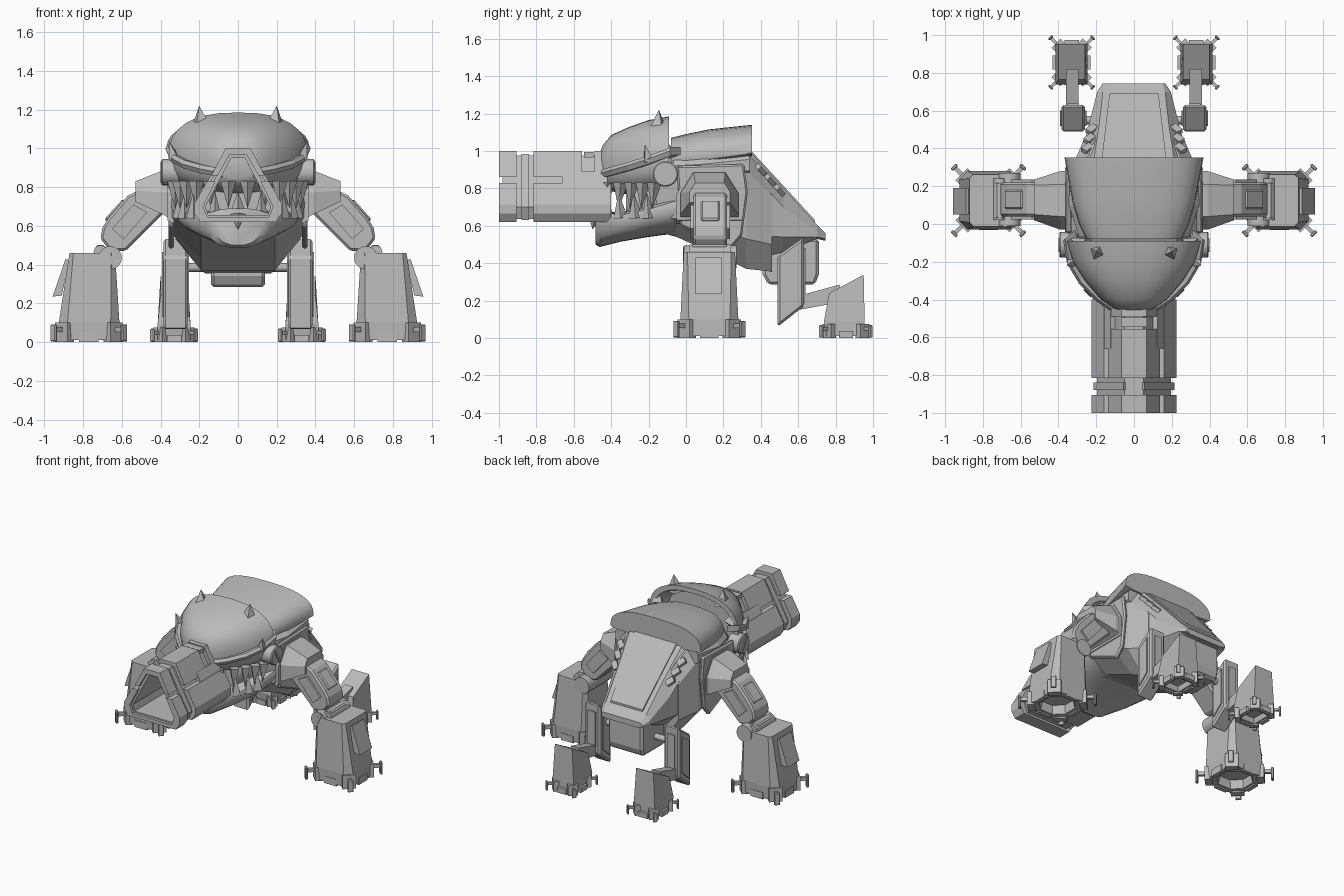
import bpy, bmesh
from math import sin, cos, pi, radians
from mathutils import Matrix, Vector

if "Cube" in bpy.data.objects:
    bpy.data.objects.remove(bpy.data.objects["Cube"])

grey = bpy.data.materials.new("plain grey")
grey.use_nodes = True
grey.diffuse_color = (0.5, 0.5, 0.5, 1)
grey.node_tree.nodes["Principled BSDF"].inputs["Base Color"].default_value = (0.5, 0.5, 0.5, 1)


def finish(name, bm, mirror=False, smooth=False, bevel=0):
    bmesh.ops.recalc_face_normals(bm, faces=bm.faces)
    me = bpy.data.meshes.new(name)
    bm.to_mesh(me)
    bm.free()
    me.materials.append(grey)
    ob = bpy.data.objects.new(name, me)
    bpy.context.collection.objects.link(ob)
    if bevel:
        m = ob.modifiers.new("Bevel", 'BEVEL')
        m.width, m.segments, m.limit_method = bevel, 1, 'ANGLE'
    if mirror:
        ob.modifiers.new("Mirror", 'MIRROR').use_mirror_merge = False
    if smooth:
        bpy.context.view_layer.objects.active = ob
        ob.select_set(True)
        bpy.ops.object.shade_smooth_by_angle(angle=radians(35))
        ob.select_set(False)
    return ob


def loft(name, rings, **kw):
    bm = bmesh.new()
    vs = [[bm.verts.new(p) for p in ring] for ring in rings]
    n = len(vs[0])
    for a, b in zip(vs, vs[1:]):
        for i in range(n):
            bm.faces.new((a[i], a[(i + 1) % n], b[(i + 1) % n], b[i]))
    bm.faces.new(vs[0])
    bm.faces.new(vs[-1])
    return finish(name, bm, **kw)


def prism(name, poly, axis, a, b, **kw):
    """Extrude a 2D outline along an axis: x takes (y,z), y takes (x,z)."""
    put = (lambda p, t: (t, p[0], p[1])) if axis == 'x' else (lambda p, t: (p[0], t, p[1]))
    return loft(name, [[put(p, t) for p in poly] for t in (a, b)], **kw)


def box(name, centre, size, rot=(0, 0, 0), **kw):
    bm = bmesh.new()
    m = Matrix.Translation(centre)
    for k, ax in zip(rot, 'XYZ'):
        m = m @ Matrix.Rotation(radians(k), 4, ax)
    bmesh.ops.create_cube(bm, size=1, matrix=m @ Matrix.Diagonal((*size, 1)))
    return finish(name, bm, **kw)


def cone(name, a, b, r1, r2=0.0, sides=4, **kw):
    a, b = Vector(a), Vector(b)
    m = Matrix.Translation((a + b) / 2) @ (b - a).to_track_quat('Z', 'Y').to_matrix().to_4x4()
    bm = bmesh.new()
    bmesh.ops.create_cone(bm, cap_ends=True, segments=sides, radius1=r1, radius2=r2,
                          depth=(b - a).length, matrix=m)
    return finish(name, bm, **kw)


def oval(y, w, top, mid, low, e=2.5, lean=0.0, n=32):
    """Rounded cross-section facing along y."""
    out = []
    for i in range(n):
        c, s = cos(2 * pi * i / n), sin(2 * pi * i / n)
        u = abs(c) ** (2 / e) * (1 if c > 0 else -1)
        v = abs(s) ** (2 / e) * (1 if s > 0 else -1)
        z = mid + v * ((top - mid) if v > 0 else (mid - low))
        out.append((u * w, y + lean * v, z))
    return out


def octo(y, zb, z1, z2, zt, wb, wm, wt):
    """Eight-sided hull cross-section."""
    half = [(wb, zb), (wm, z1), (wm, z2), (wt, zt)]
    return [(x, y, z) for x, z in half] + [(-x, y, z) for x, z in reversed(half)]


# Hull
loft("body", [octo(-.16, .57, .64, .82, .92, .16, .27, .2),
              octo(-.05, .54, .64, .86, .98, .19, .34, .24),
              octo(.2, .43, .58, .88, .99, .19, .35, .26),
              octo(.32, .37, .53, .9, .99, .19, .32, .26),
              octo(.46, .355, .5, .76, .86, .17, .26, .2)])
loft("tail_armour", [octo(.3, .42, .55, .93, 1.04, .16, .3, .22),
                     octo(.36, .42, .55, .88, .98, .16, .285, .21),
                     octo(.52, .46, .54, .7, .805, .16, .24, .185),
                     octo(.7, .53, .54, .57, .605, .14, .195, .165),
                     octo(.745, .52, .53, .545, .56, .13, .165, .15)])
loft("back_plate", [[(s * w, y, z + d) for s, d in ((1, 0), (1, -.03), (-1, -.03), (-1, 0))]
                    for y, z, w in ((.35, 1.0, .17), (.69, .63, .13))])
prism("tail_pod", [(.41, .34), (.44, .285), (.69, .285), (.71, .34), (.71, .53), (.41, .53)],
      'x', -.14, .14, bevel=.015)
for i in range(3):
    y = .4 + i * .05
    box("tail_vent", (.245 - i * .011, y, .9 - i * .055), (.04, .025, .06), (40, 40, 0), mirror=True)
loft("carapace", [oval(-.08, .25, 1.07, .95, .9, 2.7),
                  oval(.0, .29, 1.09, .955, .92, 2.7),
                  oval(.12, .325, 1.115, .965, .93, 2.7),
                  oval(.352, .368, 1.14, .99, .97, 2.7)], smooth=True)
loft("collar", [octo(y, z - .08, z - .06, z, z + .03, w - .04, w, w - .03)
                for y, z, w in ((-.07, .92, .29), (.1, .93, .345), (.34, .955, .335))])
prism("side_panel", [(-.05, .92), (.31, .93), (.33, .78), (.3, .55), (.24, .48), (-.03, .6)],
      'x', .33, .36, mirror=True, bevel=.01)

# Head shell, with a hollow back
skull = [(-.46, .075, .99, .91, .845), (-.445, .11, 1.03, .91, .82), (-.4, .175, 1.085, .92, .785),
         (-.3, .26, 1.13, .93, .765), (-.2, .325, 1.165, .94, .765), (-.09, .36, 1.185, .95, .765)]
rings = [oval(*s) for s in skull]
loft("skull", rings + [oval(-.09, .32, 1.15, .95, .8), oval(-.2, .28, 1.1, .95, .82)], smooth=True)
loft("jaw", [oval(-.485, .13, .69, .66, .5, 2.6), oval(-.46, .17, .68, .65, .487, 2.6),
             oval(-.35, .25, .67, .65, .515, 2.6), oval(-.2, .315, .71, .68, .54, 2.6),
             oval(-.05, .345, .765, .72, .56, 2.6)], smooth=True)
loft("throat", [oval(-.32, .2, .84, .75, .62), oval(-.05, .3, .9, .75, .6)], smooth=True)
path = [(.365, -.08, 1.0), (.345, -.2, .955), (.28, -.31, .92), (.19, -.4, .895), (.085, -.47, .875)]
loft("brow_ridge", [[(x, y, z + .02), (x + .01, y - .008, z), (x, y, z - .025),
                     (x * .85, y + .05, z - .02), (x * .85, y + .05, z + .02)] for x, y, z in path],
     mirror=True)
cone("brow_spike", (.33, -.2, .95), (.355, -.22, 1.035), .035, mirror=True)
cone("horn", (.19, -.15, 1.1), (.2, -.145, 1.22), .06, mirror=True)
cone("ear_blade", (.28, -.12, 1.02), (.35, -.07, 1.0), .05, mirror=True)
cone("eye_disc", (.3, -.11, .877), (.395, -.11, .877), .068, .068, 24, mirror=True, smooth=True, bevel=.006)
box("eye_slot", (.397, -.11, .877), (.008, .016, .12), (30, 0, 0), mirror=True)

# Teeth along both lips
for x, y in ((.325, -.17), (.3, -.23), (.265, -.29), (.215, -.35), (.14, -.42), (.05, -.45)):
    cone("upper_tooth", (x, y, .83), (x, y - .01, .69), .04, mirror=True)
for x, y in ((.3, -.2), (.275, -.27), (.23, -.35), (.12, -.43)):
    cone("lower_tooth", (x, y, .64), (x, y - .01, .78), .038, mirror=True)
cone("middle_tooth", (0, -.43, .64), (0, -.44, .78), .05)
cone("chin_spike", (0, -.485, .66), (0, -.5, .58), .04)

# Cannon: hollow triangular core with segmented armour
prism("cannon_core", [(0, .975), (.05, .975), (.195, .70), (.17, .635), (0, .635),
                      (0, .655), (.155, .655), (.168, .70), (.035, .95), (0, .95)],
      'y', -.98, -.4, mirror=True)
for a, b in ((-1, -.905), (-.815, -.555), (-.49, -.41)):
    prism("cannon_top_armour", [(.065, 1.0), (.138, .86), (.105, .86), (.045, .965),
                                (-.045, .965), (-.105, .86), (-.138, .86), (-.065, 1.0)], 'y', a, b)
for a, b in ((-1, -.905), (-.815, -.4)):
    prism("cannon_lower_armour", [(0, .62), (.195, .62), (.225, .665), (.225, .715), (.16, .83),
                                  (.115, .83), (.18, .70), (.16, .645), (0, .645)],
          'y', a, b, mirror=True)
prism("cannon_side_rail", [(.125, .89), (.165, .815), (.13, .815), (.1, .88)], 'y', -.66, -.42, mirror=True)
prism("cannon_groove_band", [(.055, .985), (.215, .70), (.185, .63), (.165, .645), (.18, .70), (.04, .97)],
      'y', -.88, -.84, mirror=True)
box("cannon_top_lug", (0, -.52, .98), (.14, .05, .03))

# Shoulders and arms


def arch(x, y0, y1, z0, z1, c):
    return [(x, y0, z0), (x, y0, z1 - 1.6 * c), (x, y0 + c, z1), (x, y1 - c, z1),
            (x, y1, z1 - 1.6 * c), (x, y1, z0)]


loft("shoulder", [arch(.28, -.03, .28, .6, .89, .07), arch(.39, -.03, .28, .66, .885, .07),
                  arch(.53, .02, .235, .725, .83, .03)], mirror=True)
loft("shoulder_arch", [arch(.33, -.05, .3, .61, .9, .08), arch(.365, -.05, .3, .63, .9, .08)], mirror=True)
prism("upper_arm", [(.38, .67), (.5, .79), (.57, .755), (.67, .64), (.7, .59), (.71, .535),
                    (.66, .47), (.58, .47)], 'y', .04, .22, mirror=True, bevel=.012)
prism("arm_side_plate", [(.47, .67), (.54, .71), (.65, .585), (.59, .53)], 'y', .025, .235, mirror=True)
box("arm_outer_plate", (.633, .13, .678), (.14, .1, .025), (0, 48, 0), mirror=True, bevel=.008)
cone("elbow_joint", (.66, -.01, .435), (.66, .27, .435), .06, .06, 20, mirror=True, smooth=True)
box("elbow_slot", (.66, -.012, .435), (.018, .008, .11), (0, 25, 0), mirror=True)
cone("elbow_knuckle", (.71, .02, .465), (.71, .24, .465), .035, .035, 12, mirror=True)


def rect(x0, x1, y0, y1, z, c):
    return [(x0 + c, y0, z), (x1 - c, y0, z), (x1, y0 + c, z), (x1, y1 - c, z),
            (x1 - c, y1, z), (x0 + c, y1, z), (x0, y1 - c, z), (x0, y0 + c, z)]


def claws(name, cx, cy, hx, hy, s):
    """Corner brackets, each with a strut and a hanging claw."""
    for sx in (-1, 1):
        for sy in (-1, 1):
            yaw = 45 * sx * sy
            x, y = cx + sx * hx, cy + sy * hy

            def at(d, z):
                return (x + sx * d * s, y + sy * d * s, z * s)
            box(name + "_bracket", at(-.025, .05), (.05 * s, .09 * s, .1 * s), (0, 0, yaw), mirror=True)
            box(name + "_strut", at(.01, .065), (.07 * s, .022 * s, .025 * s), (0, 0, yaw), mirror=True)
            box(name + "_claw", at(.031, .047), (.018 * s, .04 * s, .09 * s), (0, 0, yaw), mirror=True, bevel=.005)
    for sx, sy in ((1, 0), (-1, 0), (0, 1), (0, -1)):
        box(name + "_toe_plate", (cx + sx * hx * .97, cy + sy * hy * .97, .025 * s),
            (.1 * s if sy else .03, .1 * s if sx else .03, .05 * s), mirror=True)


# Front feet
loft("front_foot", [rect(.635, .87, -.012, .262, .46, .02), rect(.612, .925, -.03, .28, .1, .045),
                    rect(.62, .925, -.025, .275, .01, .06), rect(.66, .885, .015, .235, .01, .06),
                    rect(.67, .875, .025, .225, .07, .06)], mirror=True)
claws("front_foot", .77, .125, .15, .145, 1)
prism("foot_flap", [(.87, .42), (.89, .43), (.957, .235), (.91, .24)], 'y', .05, .19, mirror=True)
box("foot_top_lug", (.71, .125, .475), (.05, .2, .05), mirror=True, bevel=.01)

# Rear legs
cone("hip_axle", (-.28, .55, .385), (.28, .55, .385), .022, .022, 12)
prism("rear_thigh", [(.49, .44), (.63, .54), (.63, .17), (.49, .06)], 'x', .26, .385, mirror=True, bevel=.012)
prism("thigh_panel", [(.52, .41), (.6, .465), (.6, .2), (.52, .13)], 'x', .252, .393, mirror=True)
box("thigh_back_panel", (.322, .632, .35), (.06, .012, .26), mirror=True)
prism("rear_shin", [(.6, .225), (.82, .285), (.82, .19), (.6, .15)], 'x', .295, .36, mirror=True)
loft("rear_foot", [[(.33 + sx * w, y, z) for sx, y, z in
                    ((-1, y0, z0), (1, y0, z0), (1, y1, z1), (-1, y1, z1))]
                   for w, y0, z0, y1, z1 in ((.07, .765, .24, .95, .338), (.085, .738, .09, .955, .09),
                                             (.085, .75, .01, .955, .01), (.06, .78, .01, .925, .01),
                                             (.055, .785, .05, .92, .05))], mirror=True)
claws("rear_foot", .33, .855, .088, .108, .75)
